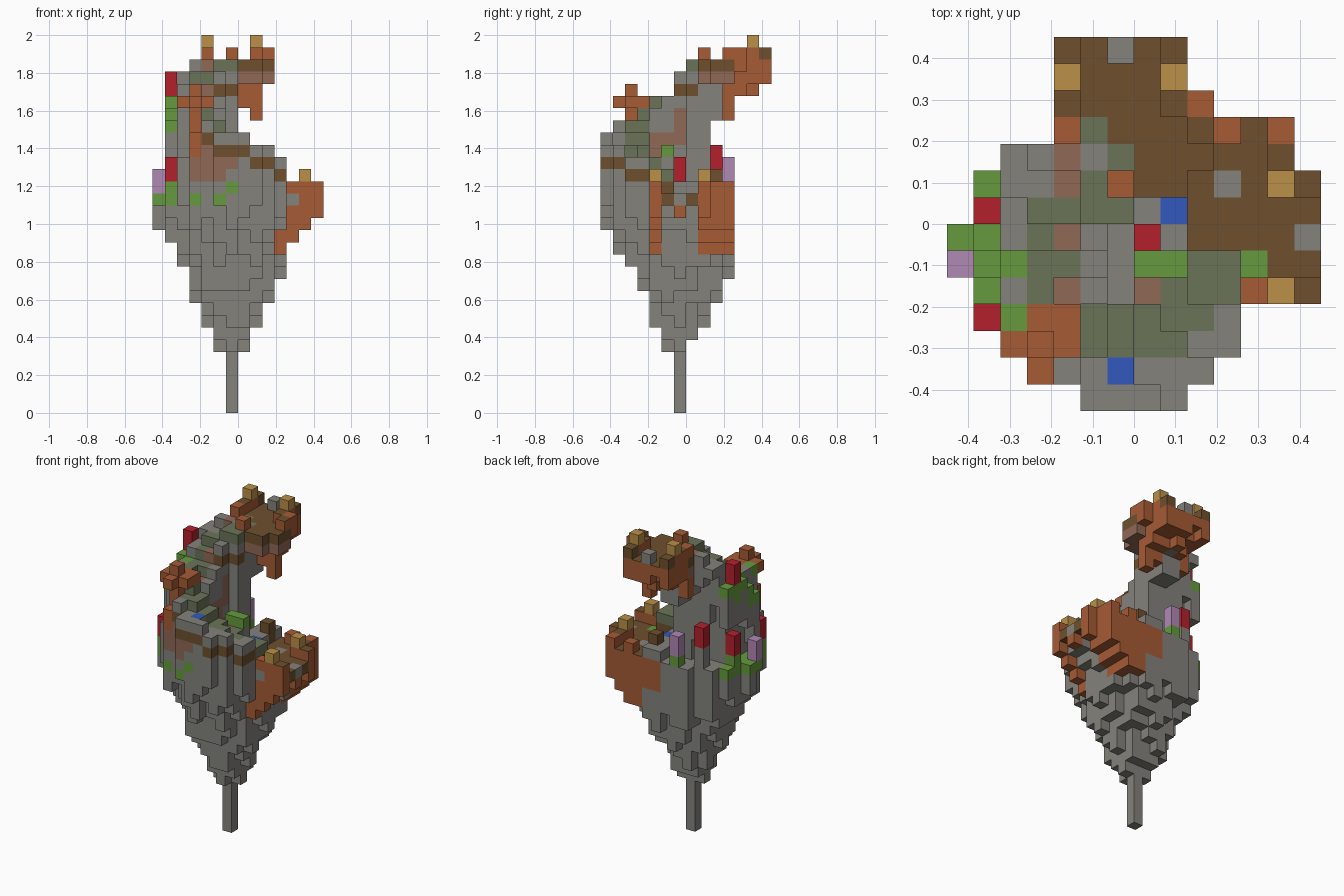
import bpy, bmesh, math, random
from mathutils import Vector

random.seed(4)
if "Cube" in bpy.data.objects:
    bpy.data.objects.remove(bpy.data.objects["Cube"])

UNIT = 2 / 31          # edge of one block
HALF = 7               # blocks from the centre to each side

PALETTE = {
    "stone": "83827C", "moss": "6B7459", "dusty_earth": "906856", "brown_soil": "6E502E",
    "rust_clay": "A65B35", "gold": "BA9048", "leaf_green": "669A3D", "red": "B4202C",
    "lilac": "B088B4", "blue": "3358BE",
}
NAMES = list(PALETTE)


def linear(c):
    return c / 12.92 if c <= 0.04045 else ((c + 0.055) / 1.055) ** 2.4


def make_material(name, code):
    rgb = [linear(int(code[n:n + 2], 16) / 255) for n in (0, 2, 4)]
    mat = bpy.data.materials.new(name)
    mat.use_nodes = True
    mat.diffuse_color = (*rgb, 1)
    bsdf = mat.node_tree.nodes["Principled BSDF"]
    bsdf.inputs["Base Color"].default_value = (*rgb, 1)
    bsdf.inputs["Roughness"].default_value = 0.9
    return mat


MATERIALS = [make_material(n, c) for n, c in PALETTE.items()]
blocks = {}            # (i, j, k) -> (part, colour)


def column(part, colour, i, j, low, high):
    for k in range(low, high):
        blocks[i, j, k] = (part, colour)


def paint(i, j, k, colour):
    if (i, j, k) in blocks:
        blocks[i, j, k] = (blocks[i, j, k][0], colour)


def root_bottom(i, j):
    """Underside of the hanging cone, lower towards its tip."""
    r = math.hypot(i - 6, j - 6)
    if r < 0.5:
        return 0
    if i == 0 or j == 0:
        return 15 + (i + j) % 3
    low = round(4.9 + (r - 1) * 2.2 + random.uniform(-0.5, 0.5 + r * 0.2))
    return max(low, 15) if i == 10 and j < 4 else low


def in_body(i, j):
    if (i, j) == (11, 3) or j > 10 or (j == 10 and i < 4):
        return False
    return math.hypot(i - 6.2, j - 5.5) < 5.85 or (i == 0 and j in (5, 6))


def ramp(i, j):
    """Radius and top of the spiral ramp, climbing clockwise from the +x side."""
    dx, dy = i - 6, j - 5
    turn = math.degrees(math.atan2(-dy, dx)) % 360
    return math.hypot(dx, dy), min(29, int(20.1 + turn / 27))


# Rock: hanging cone below, spiral ramp above
for i in range(14):
    for j in range(11):
        if not in_body(i, j):
            continue
        r, top = ramp(i, j)
        floor = r < 1.3 and i > 5 or (i > 6 and j > 5)
        if floor:
            top = 19
        elif j > 8 or i < 2:
            top = 18
        elif i < 4 and j < 3:
            top = 21
        column("rock", "stone", i, j, root_bottom(i, j), top)
        if floor or j > 8:
            continue
        if i < 2:
            paint(i, j, top - 1, "leaf_green")
            continue
        # Dusty pockets on the front left and on the inner wall
        if i in (3, 4, 5) and j < 3:
            for k in (19, 20, 21):
                paint(i, j, k, "dusty_earth")
        elif i in (4, 5, 6) and j < 7:
            for k in range(20, top - 2):
                if random.random() < 0.65:
                    paint(i, j, k, "dusty_earth")
        # Path on top, dusty along one row
        if i == 4 and j in (4, 6, 8):
            paint(i, j, top - 1, "dusty_earth")
        elif j == 4 and i in (6, 7):
            paint(i, j, top - 1, "dusty_earth")
        elif 1.5 < r < (4.2 if i > 8 else 3.7):
            paint(i, j, top - 1, "moss")
        # Soil bands follow the climb
        if i > 3 and (j < 3 or i > 8):
            paint(i, j, min(24 - i // 2, top - 2), "brown_soil")
        # Undercut of the back left corner
        if j == 8 and i < 5:
            for k in range(18, 28 - 2 * i):
                blocks.pop((i, j, k), None)
for i, j in ((5, 6), (6, 7)):
    paint(i, j, 26, "brown_soil")

# Overhang where the ramp swings out to the back
for j in (9, 10):
    for i in range(2 if j == 9 else 4, 7):
        top = 28 if i == 2 else 29
        column("overhang", "stone", i, j, max(24, 29 - i), top)
        paint(i, j, top - 1, "dusty_earth" if i == 4 else "moss" if i == 6 else "stone")

# Upper terrace
terrace = [(i, j) for j in range(10, 14) for i in range(4, 9)]
terrace += [(9, j) for j in (9, 10, 11)] + [(i, j) for i in (7, 8) for j in (8, 9)]
for i, j in terrace:
    low = 27 if j < 10 or j == 13 or i == 9 else 26 if j > 10 else 25
    if j > 9 and i != 6:
        low += random.randint(0, 1)
    column("upper_terrace", "rust_clay", i, j, low, 29)
    if random.random() < 0.2:
        paint(i, j, low, "stone")
    if j < 11:
        paint(i, j, 28, "brown_soil")
        paint(i, j, 27, "dusty_earth")
column("upper_terrace", "rust_clay", 8, 10, 24, 27)
for i, j in [(4, 11), (4, 12), (4, 13), (8, 11), (8, 12), (8, 13), (9, 10)]:
    column("upper_terrace", "brown_soil" if j == 13 else "rust_clay", i, j, 29, 30)
column("upper_terrace", "stone", 6, 13, 29, 30)
paint(5, 10, 28, "moss")

# Lower terrace on the +x side
lower = [(i, j) for j in (6, 7, 8) for i in range(9, 14)]
lower += [(i, j) for j in (9, 10) for i in range(9, 13)]
lower += [(i, j) for j in (4, 5) for i in range(11, 14)]
edge = {(13, 4), (13, 8), (12, 9), (12, 4), (12, 8)}
for i, j in lower:
    for k in range(18, 24):
        blocks.pop((i, j, k), None)
    inner = j in (5, 6, 7)
    low = 17 if inner else max(13, i + 3)
    column("lower_terrace", "brown_soil" if inner else "rust_clay", i, j, low,
           19 if (i, j) in edge else 18)
column("lower_terrace", "rust_clay", 13, 6, 16, 17)
column("lower_terrace", "rust_clay", 10, 4, 13, 15)
for i in (7, 8):
    column("lower_terrace", "rust_clay", i, 10, 15, 18)
column("soil_bank", "brown_soil", 8, 9, 18, 20)
for i, j in ((10, 8), (13, 6), (11, 4)):
    paint(i, j, 17, "stone")

# Bare clay and gold posts on the terraces
for i, j, k in ((4, 10, 29), (9, 11, 29), (6, 8, 29), (10, 10, 18), (12, 10, 18), (11, 4, 18)):
    column("clay_posts", "rust_clay", i, j, k, k + 1)
for i, j, k in ((4, 12, 30), (8, 12, 30), (12, 4, 19), (12, 8, 19)):
    column("gold_posts", "gold", i, j, k, k + 1)

# Rust coloured tree on the front left shoulder
column("rust_tree", "rust_clay", 3, 2, 20, 27)
column("rust_tree", "rust_clay", 3, 1, 21, 23)
for i, j in ((2, 2), (4, 2), (3, 1), (3, 3), (4, 3)):
    column("rust_tree", "rust_clay", i, j, 25, 26)

# Hedge hanging off small ledges along the -x wall
for j in range(4, 9):
    top = min(26, 20 + j)
    column("rock", "stone", 1, j, top - 4, top - 1)
    column("hedge", "leaf_green", 1, j, top - 1 - j % 2, top)
column("rock", "stone", 1, 4, 19, 22)
for i, j, k in ((2, 3, 25), (5, 10, 18), (7, 5, 21), (8, 5, 21)):
    column("bushes", "leaf_green", i, j, k, k + 1)
for i in (7, 8):
    column("rock", "stone", i, 5, 19, 21)
for i, j, k in ((3, 1, 17), (5, 0, 17), (6, 0, 18), (2, 5, 25), (11, 5, 17)):
    paint(i, j, k, "leaf_green")

# Tall flowers, some on a leafy foot
column("rock", "stone", 3, 9, 18, 20)
for j in (3, 7):
    column("bushes", "leaf_green", 1, j, 18, 19)
for i, j, k in ((1, 7, 26), (1, 3, 19), (1, 7, 19), (7, 6, 19), (3, 9, 20)):
    column("red_flowers", "red", i, j, k, k + 2)
for i, j, k in ((0, 5, 18), (5, 10, 19)):
    column("lilac_flowers", "lilac", i, j, k, k + 2)

# Small pools
paint(8, 7, 18, "blue")
paint(6, 1, 22, "blue")

# Skin the blocks: one mesh per part, only exposed faces
DIRECTIONS = [Vector(d) for d in ((1, 0, 0), (-1, 0, 0), (0, 1, 0), (0, -1, 0), (0, 0, 1), (0, 0, -1))]


def face_colour(part, colour, up):
    if colour == "rust_clay" and up and part.endswith("terrace"):
        return "brown_soil"
    return "stone" if colour == "blue" and not up else colour


def build(part):
    bm = bmesh.new()
    corners = {}

    def corner(p):
        key = tuple(round(c) for c in p)
        if key not in corners:
            corners[key] = bm.verts.new(((key[0] - HALF) * UNIT, (key[1] - HALF) * UNIT, key[2] * UNIT))
        return corners[key]

    for cell, (owner, colour) in blocks.items():
        if owner != part:
            continue
        centre = Vector(cell) + Vector((0.5, 0.5, 0.5))
        for d in DIRECTIONS:
            if tuple(int(c + s) for c, s in zip(cell, d)) in blocks:
                continue
            u = Vector((d.y, d.z, d.x))
            v = d.cross(u)
            quad = [centre + (d + u * a + v * b) / 2 for a, b in ((-1, -1), (1, -1), (1, 1), (-1, 1))]
            face = bm.faces.new([corner(p) for p in quad])
            face.material_index = NAMES.index(face_colour(part, colour, d.z > 0))
    mesh = bpy.data.meshes.new(part)
    bm.to_mesh(mesh)
    bm.free()
    for mat in MATERIALS:
        mesh.materials.append(mat)
    bpy.context.collection.objects.link(bpy.data.objects.new(part, mesh))


for part in sorted({owner for owner, _ in blocks.values()}):
    build(part)
